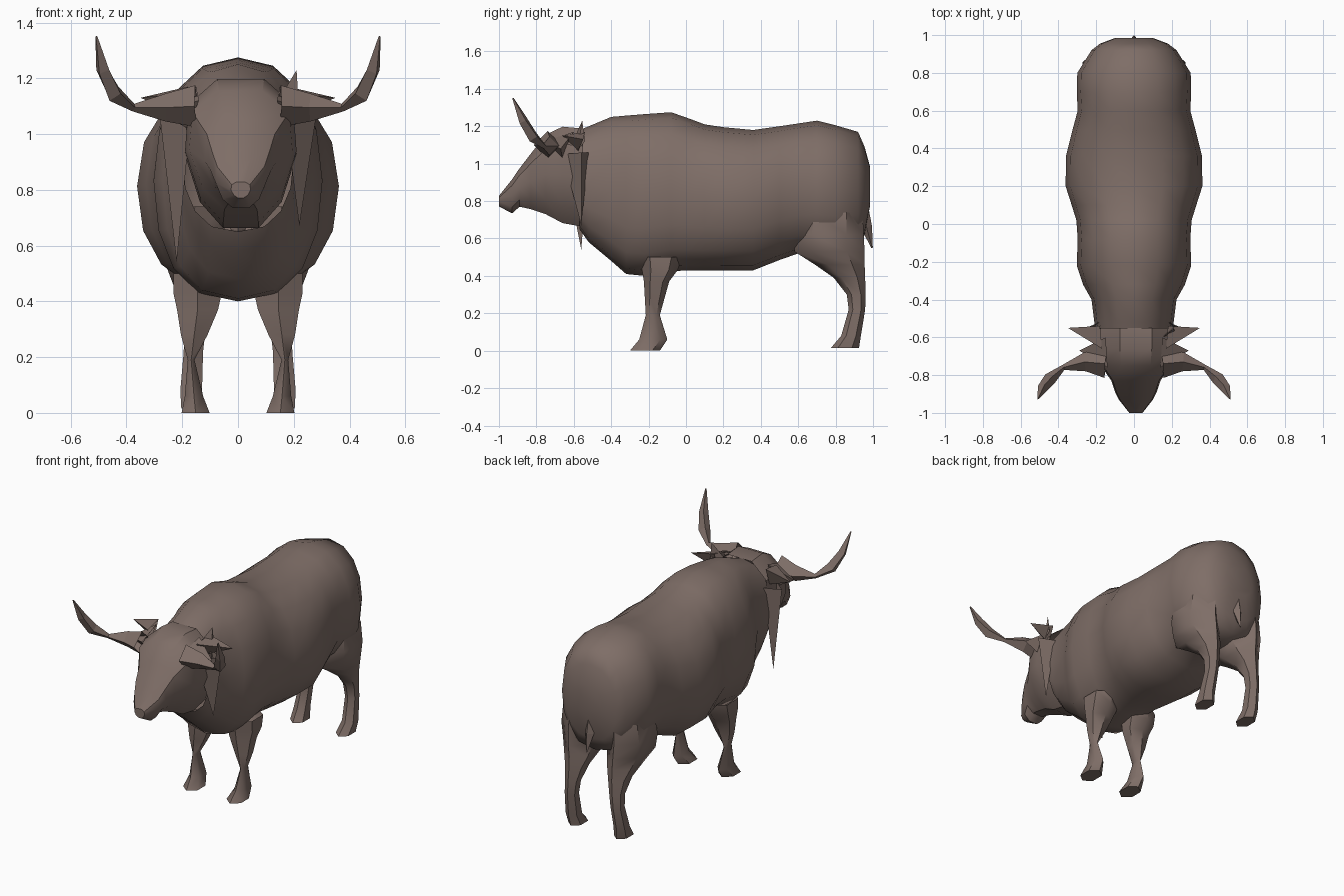
import bpy, bmesh, math
from mathutils import Vector

cube = bpy.data.objects.get("Cube")
if cube:
    bpy.data.objects.remove(cube)

hide = bpy.data.materials.new("brown_hide")
hide.use_nodes = True
hide.diffuse_color = (0.21, 0.155, 0.135, 1)
hide.node_tree.nodes["Principled BSDF"].inputs["Base Color"].default_value = hide.diffuse_color


def finish(name, bm, smooth=None):
    bmesh.ops.recalc_face_normals(bm, faces=bm.faces)
    mesh = bpy.data.meshes.new(name)
    bm.to_mesh(mesh)
    bm.free()
    mesh.materials.append(hide)
    ob = bpy.data.objects.new(name, mesh)
    bpy.context.collection.objects.link(ob)
    if smooth:
        bpy.ops.object.select_all(action='DESELECT')
        bpy.context.view_layer.objects.active = ob
        ob.select_set(True)
        bpy.ops.object.shade_smooth_by_angle(angle=math.radians(smooth))


def skin(name, rings, smooth=None):
    """Bridge equal rings of points; the first end is buried, so only the last is capped."""
    bm = bmesh.new()
    loops = [[bm.verts.new(p) for p in ring] for ring in rings]
    n = len(loops[0])
    for a, b in zip(loops, loops[1:]):
        for i in range(n):
            j = (i + 1) % n
            bm.faces.new((a[i], a[j], b[j], b[i]))
    bm.faces.new(loops[-1])
    finish(name, bm, smooth)


def power(v, e):
    return math.copysign(abs(v) ** e, v)


def upright_ring(y, half, low, high, n, taper=0.0, x=0.0):
    """Rounded ring facing along y, fuller below; taper widens its top."""
    mid, tall = (low + high) / 2, (high - low) / 2
    ring = []
    for i in range(n):
        a = math.tau * i / n
        s = power(math.sin(a), 0.92)
        c = power(math.cos(a), 0.78 if s < 0 else 0.9)
        ring.append((x + half * c * (1 + taper * s), y, mid + tall * s))
    return ring


def limb(name, side, sections):
    """Level sections of a leg: z, x centre, half width, front and back."""
    rings = []
    for z, x, half, y0, y1 in sections:
        rings.append([(side * (x + half * math.cos(a)),
                       (y0 + y1) / 2 + (y1 - y0) / 2 * math.sin(a), z)
                      for a in [math.tau * i / 6 + math.pi / 6 for i in range(6)]])
    skin(name, rings, 50)


def tapered_path(name, side, points, radii, sides=4):
    """Pointed horn or tail along a list of points."""
    pts = [Vector((side * x, y, z)) for x, y, z in points]
    rings = []
    for i, p in enumerate(pts):
        d = pts[min(i + 1, len(pts) - 1)] - pts[max(i - 1, 0)]
        q = d.to_track_quat('Z', 'Y')
        rings.append([p + q @ Vector((radii[i] * math.cos(math.tau * k / sides),
                                      radii[i] * math.sin(math.tau * k / sides), 0))
                      for k in range(sides)])
    skin(name, rings)


def spike(name, side, base, tip):
    """Three-sided pointed tuft, open at its buried base."""
    bm = bmesh.new()
    vs = [bm.verts.new((side * x, y, z)) for x, y, z in base + [tip]]
    for tri in ((0, 1, 3), (1, 2, 3), (2, 0, 3)):
        bm.faces.new([vs[i] for i in tri])
    finish(name, bm)


# Barrel, neck and rump: y, half width, underside, back
body = [(-0.57, .20, .65, 1.18), (-0.52, .21, .58, 1.20), (-0.40, .225, .48, 1.25),
        (-0.32, .27, .41, 1.257), (-0.22, .303, .40, 1.265), (-0.08, .298, .425, 1.275),
        (0.02, .305, .43, 1.24), (0.10, .33, .43, 1.21), (0.20, .362, .43, 1.195),
        (0.36, .36, .43, 1.18), (0.50, .325, .485, 1.20), (0.60, .298, .52, 1.215),
        (0.70, .303, .52, 1.23), (0.80, .30, .52, 1.205), (0.92, .225, .54, 1.17),
        (0.955, .18, .62, 1.09), (0.985, .10, .78, .98)]
skin("body", [upright_ring(*s, 16) for s in body], 60)

# Wedge-shaped head with a broad flat brow: y, half width, jaw, brow
head = [(-0.55, .20, .65, 1.20), (-0.66, .20, .67, 1.21), (-0.75, .185, .72, 1.165),
        (-0.83, .13, .75, 1.06), (-0.89, .11, .765, .98), (-0.93, .09, .73, .92),
        (-1.00, .035, .77, .83)]
skin("head", [upright_ring(*s, 10, .22, .01) for s in head], 35)

for side, word, hair_tip in ((1, "left", .67), (-1, "right", .54)):
    # Broad horn root pinches outward, then the horn sweeps forward and up
    tapered_path(word + "_horn", side,
                 [(.15, -.74, 1.10), (.26, -.73, 1.095), (.375, -.76, 1.095),
                  (.445, -.82, 1.145), (.485, -.87, 1.23), (.508, -.925, 1.35)],
                 [.075, .05, .014, .034, .027, .004])
    # Ears, brow tufts and hanging cheek hair
    spike(word + "_ear", side, [(.17, -.66, 1.15), (.18, -.54, 1.17), (.18, -.58, 1.06)],
          (.35, -.55, 1.13))
    spike(word + "_brow_tuft", side, [(.14, -.76, 1.12), (.15, -.60, 1.17), (.18, -.66, 1.02)],
          (.29, -.67, 1.08))
    spike(word + "_cheek_hair", side, [(.17, -.66, 1.05), (.18, -.52, 1.06), (.28, -.56, 1.06)],
          (.22, -.56, hair_tip))
    # Legs narrow sharply at the shin and flare into hooves
    limb(word + "_front_leg", side,
         [(.50, .14, .105, -.25, -.02), (.43, .145, .10, -.235, -.045), (.37, .145, .085, -.225, -.09),
          (.28, .157, .055, -.22, -.115), (.19, .168, .014, -.215, -.14),
          (.06, .158, .038, -.25, -.10), (0, .152, .058, -.30, -.14)])
    limb(word + "_hind_leg", side,
         [(.74, .155, .12, .60, .945), (.62, .16, .13, .58, .95), (.53, .155, .12, .58, .955),
          (.46, .15, .095, .69, .955), (.39, .15, .065, .79, .958), (.30, .155, .045, .86, .96),
          (.22, .16, .04, .87, .958), (.08, .168, .045, .83, .935), (.015, .16, .05, .775, .925)])

# Short tail tuft against the rump
tapered_path("tail", 1, [(0, .955, .84), (0, .955, .74), (0, .965, .66), (0, .995, .55)],
             [.02, .025, .03, .004])
# Raised tuft behind the left horn
spike("poll_tuft", 1, [(.15, -.60, 1.13), (.21, -.54, 1.12), (.22, -.58, 1.07)], (.21, -.555, 1.23))
